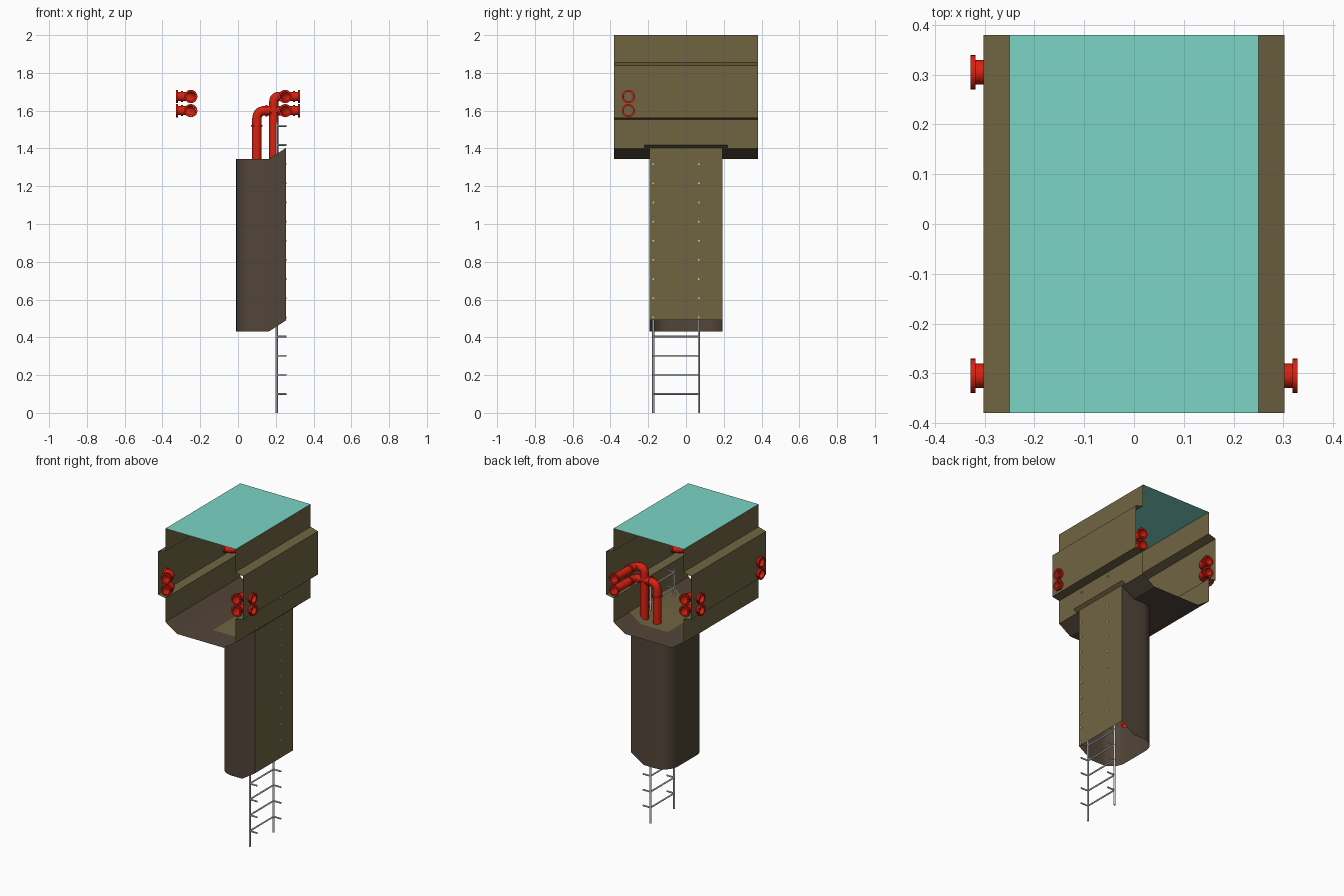
import bpy, bmesh, math
from mathutils import Vector

if "Cube" in bpy.data.objects:
    bpy.data.objects.remove(bpy.data.objects["Cube"])


def material(name, rgb):
    m = bpy.data.materials.new(name)
    m.diffuse_color = (*rgb, 1)
    m.use_nodes = True
    m.node_tree.nodes["Principled BSDF"].inputs["Base Color"].default_value = m.diffuse_color
    return m


OLIVE = material("olive_panel", (0.16, 0.13, 0.055))
BROWN = material("brown_panel", (0.085, 0.06, 0.04))
TEAL = material("teal_roof", (0.2, 0.66, 0.56))
RED = material("red_pipe", (0.7, 0.015, 0.005))


def add(name, bm, mat=None, smooth=False):
    me = bpy.data.meshes.new(name)
    bm.to_mesh(me)
    bm.free()
    ob = bpy.data.objects.new(name, me)
    bpy.context.collection.objects.link(ob)
    if mat:
        me.materials.append(mat)
    if smooth:
        shade(ob)
    return ob


def shade(ob):
    bpy.ops.object.select_all(action='DESELECT')
    ob.select_set(True)
    bpy.context.view_layer.objects.active = ob
    bpy.ops.object.shade_smooth_by_angle(angle=math.radians(40))


def sheet(name, low, high, mat, smooth=False):
    """Strip of quads between two matching point rows."""
    bm = bmesh.new()
    a = [bm.verts.new(p) for p in low]
    b = [bm.verts.new(p) for p in high]
    for i in range(len(a) - 1):
        bm.faces.new((a[i], a[i + 1], b[i + 1], b[i]))
    return add(name, bm, mat, smooth)


def floor_z(x):
    return 1.345 + max(0, abs(x) - 0.165) * 0.65


def folded_plate(name, outline, lift, mat):
    """Flat outline folded upwards along the floor's two chamfer lines."""
    bm = bmesh.new()
    bm.faces.new([bm.verts.new((x, y, 0)) for x, y in outline])
    bmesh.ops.triangulate(bm, faces=bm.faces[:])
    for s in (-1, 1):
        bmesh.ops.bisect_plane(bm, geom=bm.verts[:] + bm.edges[:] + bm.faces[:],
                               dist=1e-5, plane_co=(s * 0.165, 0, 0), plane_no=(1, 0, 0))
    for v in bm.verts:
        v.co.z = floor_z(v.co.x) + lift
    return add(name, bm, mat)


def tube(name, pts, r, mat=None, bend=0.04, caps=False):
    """Round tube along a path with rounded corners."""
    pts = [Vector(p) for p in pts]
    path = [pts[0]]
    for a, b, c in zip(pts, pts[1:], pts[2:]):
        p, q = b + (a - b).normalized() * bend, b + (c - b).normalized() * bend
        for i in range(8):
            t = i / 7
            path.append(p * (1 - t) ** 2 + b * 2 * t * (1 - t) + q * t * t)
    path.append(pts[-1])
    cu = bpy.data.curves.new(name, 'CURVE')
    cu.dimensions = '3D'
    cu.bevel_depth, cu.bevel_resolution, cu.use_fill_caps = r, 3, caps
    sp = cu.splines.new('POLY')
    sp.points.add(len(path) - 1)
    for pt, co in zip(sp.points, path):
        pt.co = (*co, 1)
    ob = bpy.data.objects.new(name, cu)
    bpy.context.collection.objects.link(ob)
    bpy.ops.object.select_all(action='DESELECT')
    ob.select_set(True)
    bpy.context.view_layer.objects.active = ob
    bpy.ops.object.convert(target='MESH')
    ob = bpy.context.view_layer.objects.active
    if mat:
        ob.data.materials.append(mat)
    shade(ob)


def flange(name, at, axis, r_out=0.035, r_in=0.025, length=0.01):
    """Hollow ring around a pipe."""
    bm = bmesh.new()
    h = length / 2
    vs = [bm.verts.new((x, 0, z)) for x, z in ((r_in, -h), (r_out, -h), (r_out, h), (r_in, h))]
    es = [bm.edges.new((vs[i], vs[(i + 1) % 4])) for i in range(4)]
    bmesh.ops.spin(bm, geom=vs + es, cent=(0, 0, 0), axis=(0, 0, 1), angle=math.tau, steps=20)
    bmesh.ops.remove_doubles(bm, verts=bm.verts[:], dist=1e-5)
    bmesh.ops.recalc_face_normals(bm, faces=bm.faces[:])
    ob = add(name, bm, RED, True)
    ob.location = at
    ob.rotation_mode = 'QUATERNION'
    ob.rotation_quaternion = Vector(axis).to_track_quat('Z', 'Y')


# roof and side walls of the open corridor
Y = 0.38
sheet("roof", [(-0.25, -Y, 2), (0.25, -Y, 2)], [(-0.25, Y, 2), (0.25, Y, 2)], TEAL)
wall = [(0.25, 2), (0.25, 1.855), (0.302, 1.84), (0.302, 1.562), (0.25, 1.553), (0.25, 1.40)]
for s, side in ((-1, "left"), (1, "right")):
    sheet(side + "_wall", [(s * x, -s * Y, z) for x, z in wall],
          [(s * x, s * Y, z) for x, z in wall], OLIVE)

# shaft outline: flat towards +x, rounded corners towards -x
W, R, X0, X1 = 0.193, 0.1, -0.01, 0.255
arc = []
for i in range(9):
    a = math.radians(90 * i / 8)
    arc.append((X0 + R - R * math.sin(a), -(W - R) - R * math.cos(a)))
outline = [(X1, -W), (0.165, -W)] + arc
outline += [(x, -y) for x, y in reversed(outline)]

# floor with shaft opening, and rim around the opening
opening = [(min(x, 0.25), y) for x, y in outline]
folded_plate("floor", [(0.25, Y), (-0.25, Y), (-0.25, -Y), (0.25, -Y)] + opening, 0, BROWN)
folded_plate("opening_rim", [(0.275, 0.22), (-0.025, 0.22), (-0.025, -0.22), (0.275, -0.22)]
             + outline, 0.002, OLIVE)

# shaft shell
sheet("shaft_shell", [(x, y, floor_z(x) - 0.913) for x, y in outline],
      [(x, y, floor_z(x)) for x, y in outline], BROWN, True)
zt = floor_z(X1)
sheet("shaft_flat_panel", [(X1, -W, zt - 0.913), (X1, W, zt - 0.913)],
      [(X1, -W, zt), (X1, W, zt)], OLIVE)

# ladder
LX, LY = 0.205, (-0.173, 0.068)
for y in LY:
    tube("ladder_rail", [(LX, y, 0), (LX, y, 1.54)], 0.006, caps=True)
for i in range(15):
    z = 0.1 + i * 0.1014
    tube("ladder_rung", [(LX, LY[0], z), (LX, LY[1], z)], 0.005, caps=True)
    for y in LY:
        tube("ladder_bracket", [(LX, y, z), (0.258, y, z)], 0.005, caps=True)

# elbow outlets at three corners, two stacked in each
for sx, sy in ((-1, -1), (1, -1), (-1, 1)):
    for z in (1.60, 1.675):
        x, y = sx * 0.25, sy * 0.305
        tube("outlet_elbow", [(x, sy * 0.378, z), (x, y, z), (sx * 0.328, y, z)], 0.025, RED)
        flange("outlet_flange", (sx * 0.323, y, z), (1, 0, 0))
        flange("outlet_collar", (sx * 0.297, y, z), (1, 0, 0), 0.029)
        flange("end_flange", (x, sy * 0.373, z), (0, 1, 0))
        flange("end_collar", (x, sy * 0.348, z), (0, 1, 0), 0.029)

# riser pipes from the shaft to the back right corner
for x, z in ((0.10, 1.60), (0.19, 1.675)):
    tube("riser_pipe", [(x, 0.15, 0.5), (x, 0.15, z), (0.25, 0.15, z), (0.25, 0.378, z)],
         0.025, RED, 0.03 if x > 0.15 else 0.045)
    flange("riser_collar", (x, 0.15, z - 0.08), (0, 0, 1), 0.031)
    flange("riser_collar", (0.25, 0.22, z), (0, 1, 0), 0.031)
    flange("riser_end_flange", (0.25, 0.373, z), (0, 1, 0))
flange("riser_collar", (0.15, 0.15, 1.60), (1, 0, 0), 0.031)
